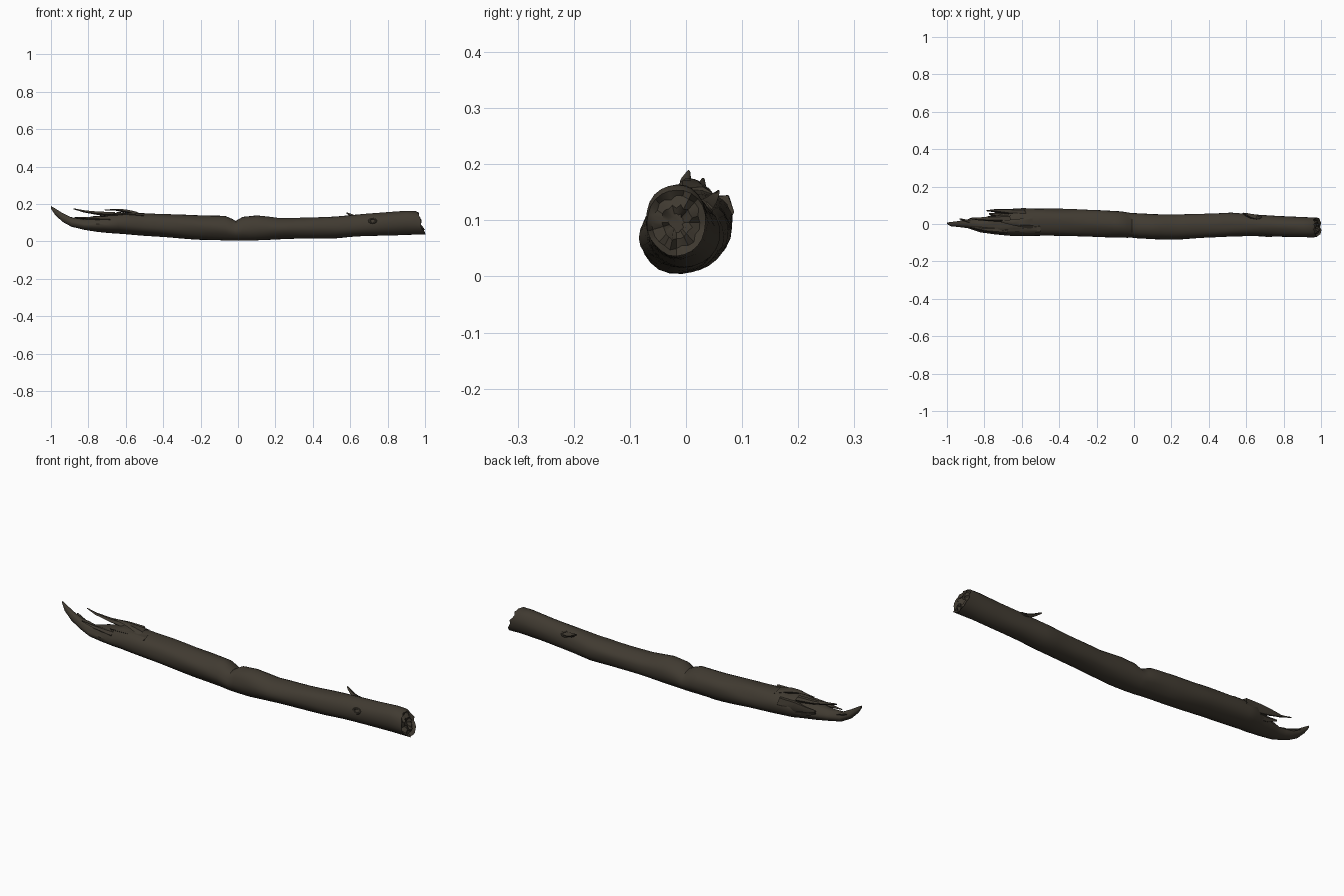
import bpy, bmesh, math, random
from mathutils import Vector, noise

if "Cube" in bpy.data.objects:
    bpy.data.objects.remove(bpy.data.objects["Cube"], do_unlink=True)


def material(name, color):
    m = bpy.data.materials.new(name)
    m.use_nodes = True
    m.diffuse_color = color
    bsdf = m.node_tree.nodes["Principled BSDF"]
    bsdf.inputs["Base Color"].default_value = color
    bsdf.inputs["Roughness"].default_value = 0.9
    return m


BARK = material("dark_brown_bark", (0.052, 0.043, 0.031, 1))
rng = random.Random(4)


def finish(name, bm, angle=40):
    bmesh.ops.recalc_face_normals(bm, faces=bm.faces)
    mesh = bpy.data.meshes.new(name)
    bm.to_mesh(mesh)
    bm.free()
    mesh.materials.append(BARK)
    ob = bpy.data.objects.new(name, mesh)
    bpy.context.collection.objects.link(ob)
    bpy.ops.object.select_all(action='DESELECT')
    ob.select_set(True)
    bpy.context.view_layer.objects.active = ob
    bpy.ops.object.shade_smooth_by_angle(angle=math.radians(angle))
    return ob


def loft(name, stations, sides=24, rough=0.0, jag_left=0.0, steps=1):
    """Skin oval rings given as (x, y_min, y_max, z_min, z_max)."""
    bm = bmesh.new()
    fine = []
    for a, b in zip(stations, stations[1:]):
        n = max(1, round((b[0] - a[0]) / 0.035)) if steps else 1
        for i in range(n):
            fine.append([p + (q - p) * i / n for p, q in zip(a, b)])
    fine.append(stations[-1])
    rings = []
    for x, y0, y1, z0, z1 in fine:
        ring = []
        torn = jag_left if x < -0.6 else 0
        for k in range(sides):
            t = math.tau * k / sides
            c, s = math.cos(t), math.sin(t)
            w = 1 + rough * noise.noise(Vector((x * 5, c * 1.6, s * 1.6)))
            if torn and s > 0.1:
                w -= rng.uniform(0, torn)
            ring.append(bm.verts.new((x, (y0 + y1) / 2 + c * w * (y1 - y0) / 2,
                                      (z0 + z1) / 2 + s * w * (z1 - z0) / 2)))
        rings.append(ring)
    for a, b in zip(rings, rings[1:]):
        for k in range(sides):
            j = (k + 1) % sides
            bm.faces.new((a[k], a[j], b[j], b[k]))
    bm.faces.new(rings[0])
    return bm, rings


# Main branch: gently bowed, pinched at the middle, torn to a point at the right
trunk = [
    (-1.0, 0.0, 0.008, 0.175, 0.19), (-0.98, -0.012, 0.01, 0.145, 0.18),
    (-0.94, -0.016, 0.015, 0.105, 0.155), (-0.89, -0.022, 0.025, 0.078, 0.13),
    (-0.82, -0.045, 0.03, 0.062, 0.12), (-0.75, -0.055, 0.05, 0.052, 0.135),
    (-0.68, -0.062, 0.068, 0.045, 0.148), (-0.64, -0.064, 0.085, 0.042, 0.163),
    (-0.5, -0.065, 0.083, 0.031, 0.152), (-0.35, -0.066, 0.08, 0.02, 0.146),
    (-0.2, -0.068, 0.076, 0.01, 0.141), (-0.07, -0.071, 0.066, 0.006, 0.136),
    (-0.035, -0.073, 0.06, 0.005, 0.122), (-0.012, -0.073, 0.056, 0.005, 0.11),
    (0.025, -0.078, 0.055, 0.005, 0.132), (0.1, -0.082, 0.052, 0.006, 0.139),
    (0.22, -0.082, 0.052, 0.012, 0.124), (0.4, -0.074, 0.056, 0.016, 0.13),
    (0.52, -0.067, 0.062, 0.018, 0.135), (0.62, -0.065, 0.053, 0.025, 0.142),
    (0.78, -0.068, 0.042, 0.033, 0.154), (0.9, -0.07, 0.037, 0.037, 0.164),
    (0.95, -0.072, 0.036, 0.038, 0.164), (0.97, -0.07, 0.036, 0.037, 0.155),
]
bm, rings = loft("branch", trunk, rough=0.06, jag_left=0.12)

# Ragged left end with a sunken, broken core
outer = rings[-1]
for k, v in enumerate(outer):
    t = math.tau * k / len(outer)
    v.co.x += 0.012 - 0.018 * math.sin(t) + rng.uniform(-0.01, 0.004)
centre = sum((v.co for v in outer), Vector()) / len(outer)
previous = outer
for shrink, depth in ((0.78, 0.012), (0.5, 0.0), (0.25, 0.014)):
    ring = []
    for v in outer:
        p = centre.lerp(v.co, shrink + rng.uniform(-0.07, 0.07))
        p.x -= depth + rng.uniform(-0.007, 0.007)
        ring.append(bm.verts.new(p))
    for k in range(len(ring)):
        j = (k + 1) % len(ring)
        bm.faces.new((previous[k], previous[j], ring[j], ring[k]))
    previous = ring
bm.faces.new(previous)
finish("branch", bm)


def splinter(name, path, width, thick):
    """Tapered, slightly crooked sliver of wood along a few points."""
    stations = bmesh.new()
    sides, last = 6, None
    for i, p in enumerate(path):
        f = 1 - 0.85 * i / (len(path) - 1)
        ring = []
        for k in range(sides):
            t = math.tau * k / sides
            r = f * rng.uniform(0.8, 1.15)
            ring.append(stations.verts.new(Vector(p) + Vector(
                (0.004 * math.cos(3 * t), width * r * math.cos(t), thick * r * math.sin(t)))))
        if last:
            for k in range(sides):
                j = (k + 1) % sides
                stations.faces.new((last[k], last[j], ring[j], ring[k]))
        else:
            stations.faces.new(ring)
        last = ring
    stations.faces.new(last)
    finish(name, stations, 30)


# Loose slivers around the torn end
splinter("upper_splinter", [(-0.66, 0.03, 0.145), (-0.75, 0.03, 0.15),
                            (-0.82, 0.028, 0.16), (-0.875, 0.03, 0.174)], 0.02, 0.014)
splinter("back_splinter", [(-0.58, 0.064, 0.115), (-0.67, 0.068, 0.12),
                           (-0.74, 0.073, 0.126), (-0.785, 0.072, 0.13)], 0.021, 0.034)
splinter("side_splinter", [(-0.62, 0.05, 0.09), (-0.72, 0.048, 0.1),
                           (-0.77, 0.055, 0.108)], 0.03, 0.03)
splinter("front_splinter", [(-0.68, -0.035, 0.12), (-0.79, -0.03, 0.123),
                            (-0.87, -0.018, 0.128)], 0.02, 0.016)
splinter("tip_splinter", [(-0.83, 0.005, 0.1), (-0.89, 0.015, 0.122),
                          (-0.93, 0.028, 0.135)], 0.014, 0.013)

# Lifted bark flakes on top of the torn end
splinter("bark_flake_high", [(-0.54, 0.01, 0.147), (-0.6, 0.008, 0.162),
                             (-0.65, 0.008, 0.17), (-0.71, 0.015, 0.169)], 0.036, 0.013)
splinter("bark_flake_low", [(-0.5, -0.025, 0.14), (-0.6, -0.03, 0.147),
                            (-0.7, -0.035, 0.14)], 0.022, 0.011)

# Broken twig stub on the back
splinter("twig_stub", [(0.66, 0.032, 0.122), (0.62, 0.042, 0.132),
                       (0.598, 0.052, 0.144), (0.583, 0.058, 0.152)], 0.016, 0.014)

# Small raised knots
for name, pos, tilt in (("front_knot", (0.72, -0.063, 0.11), 75),
                        ("back_knot", (0.66, 0.037, 0.125), -50)):
    bpy.ops.mesh.primitive_torus_add(
        major_radius=0.012, minor_radius=0.004, major_segments=12, minor_segments=6,
        location=pos, rotation=(math.radians(tilt), 0, 0))
    knot = bpy.context.object
    knot.name = name
    knot.scale.x = 1.5
    knot.data.materials.append(BARK)
    bpy.ops.object.shade_smooth_by_angle()
